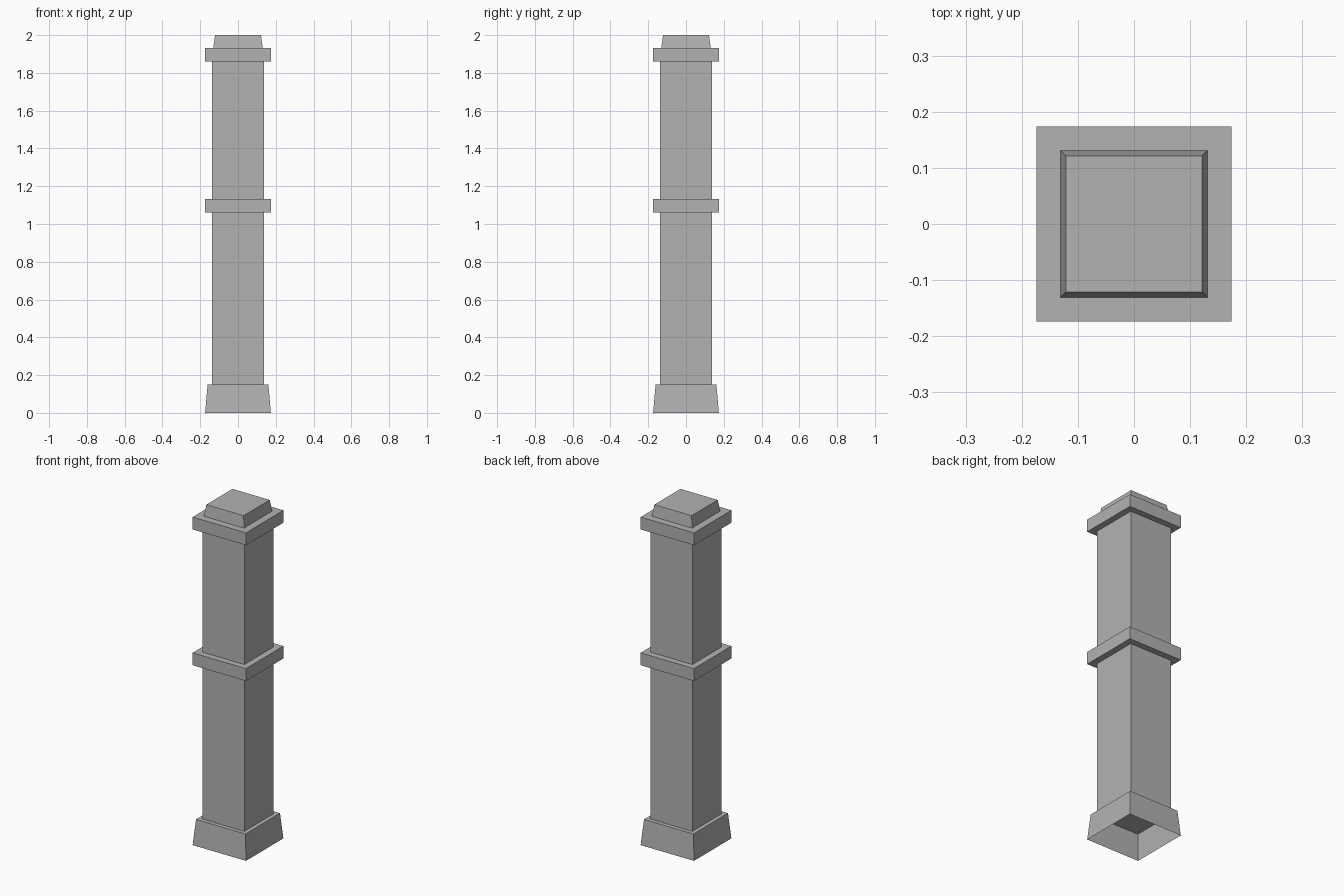
import bpy, bmesh

if "Cube" in bpy.data.objects:
    bpy.data.objects.remove(bpy.data.objects["Cube"])

# Darker grey stone
stone = bpy.data.materials.new("dark_grey")
stone.diffuse_color = (0.45, 0.45, 0.45, 1.0)
stone.use_nodes = True
stone.node_tree.nodes["Principled BSDF"].inputs["Base Color"].default_value = stone.diffuse_color


def square_loft(name, rings, bottom=True, top=True):
    """Square section lofted through (half_width, z) rings, optional end caps."""
    bm = bmesh.new()
    loops = [[bm.verts.new((sx * h, sy * h, z))
              for sx, sy in ((-1, -1), (1, -1), (1, 1), (-1, 1))]
             for h, z in rings]
    for lo, hi in zip(loops, loops[1:]):
        for i in range(4):
            j = (i + 1) % 4
            bm.faces.new((lo[i], lo[j], hi[j], hi[i]))
    if bottom:
        bm.faces.new(loops[0][::-1])
    if top:
        bm.faces.new(loops[-1])
    mesh = bpy.data.meshes.new(name)
    bm.to_mesh(mesh)
    bm.free()
    mesh.materials.append(stone)
    obj = bpy.data.objects.new(name, mesh)
    bpy.context.collection.objects.link(obj)
    return obj


# Tapered plinth, hollow underneath
square_loft("base", [(0.174, 0.0), (0.161, 0.15)], bottom=False)

# Straight shaft running up to the top band
square_loft("shaft", [(0.137, 0.15), (0.137, 1.86)], bottom=False, top=False)

# Two identical projecting bands
for name, z in (("middle_band", 1.06), ("top_band", 1.86)):
    square_loft(name, [(0.174, z), (0.174, z + 0.073)])

# Tapered cap
square_loft("cap", [(0.131, 1.933), (0.1215, 2.0)], bottom=False)
